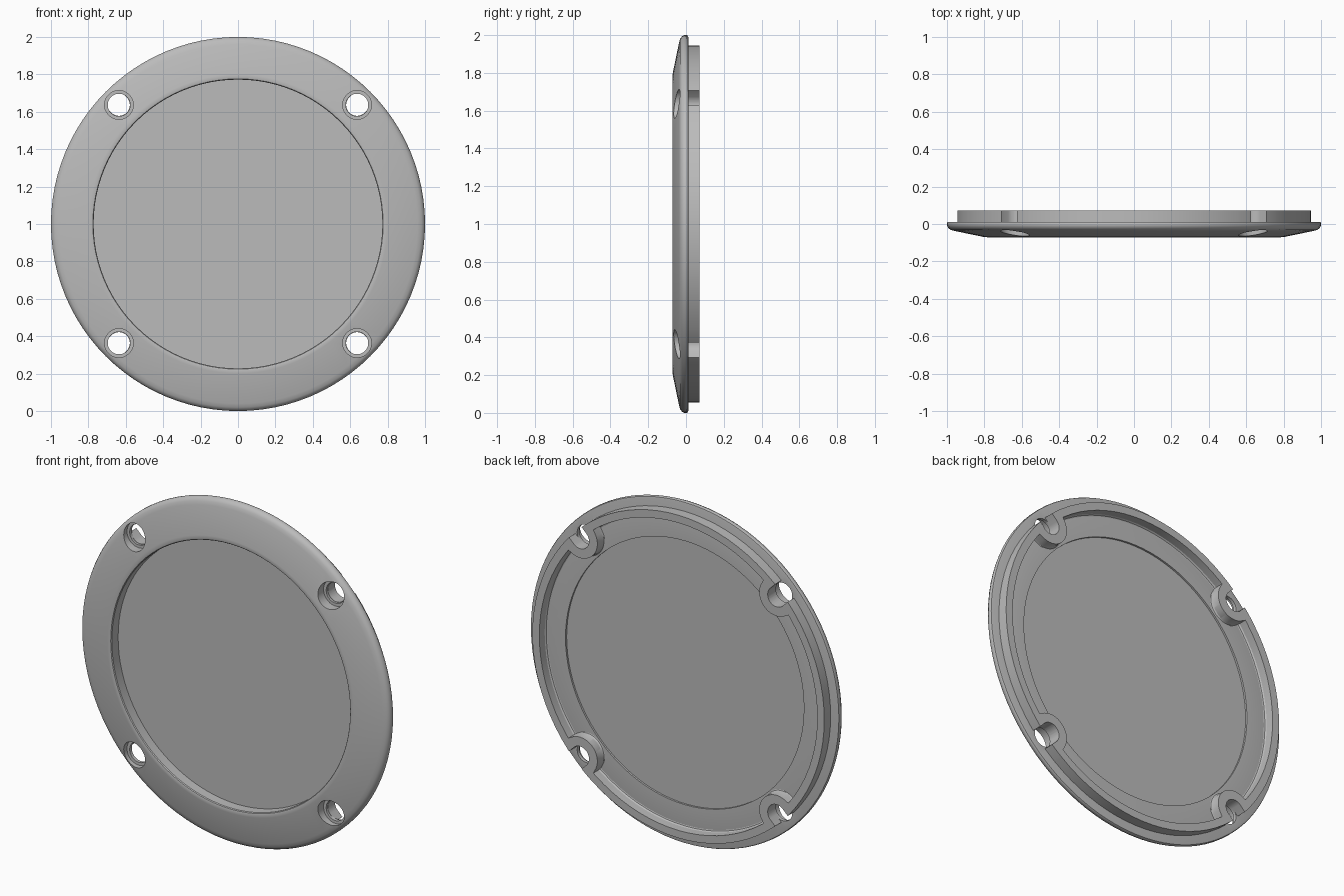
import bpy, bmesh, math
from mathutils import Vector

cube = bpy.data.objects.get("Cube")
if cube:
    bpy.data.objects.remove(cube, do_unlink=True)

# One grey finish for every part
grey = bpy.data.materials.new("plain_grey")
grey.use_nodes = True
COLOR = (0.5, 0.5, 0.5, 1)
grey.diffuse_color = COLOR
grey.node_tree.nodes["Principled BSDF"].inputs["Base Color"].default_value = COLOR

HOLE_R = 0.9          # distance of the screw holes from the centre
HOLE_ANGLES = [math.radians(45 + 90 * i) for i in range(4)]


def point(r, a, y):
    return Vector((r * math.cos(a), y, 1 + r * math.sin(a)))


def make_object(name, bm):
    bmesh.ops.recalc_face_normals(bm, faces=bm.faces)
    mesh = bpy.data.meshes.new(name)
    bm.to_mesh(mesh)
    bm.free()
    mesh.materials.append(grey)
    obj = bpy.data.objects.new(name, mesh)
    bpy.context.collection.objects.link(obj)
    return obj


def skin(name, rings, closed):
    """Join rings of points with quads; closed rejoins the last ring to the first."""
    bm = bmesh.new()
    loops = [[bm.verts.new(p) for p in ring] for ring in rings]
    pairs = list(zip(loops, loops[1:]))
    if closed:
        pairs.append((loops[-1], loops[0]))
    else:
        bm.faces.new(loops[0])
        bm.faces.new(loops[-1])
    n = len(loops[0])
    for a, b in pairs:
        for i in range(n):
            j = (i + 1) % n
            bm.faces.new((a[i], a[j], b[j], b[i]))
    return make_object(name, bm)


def lathe(name, profile, closed=True, steps=96):
    angles = [math.tau * i / steps for i in range(steps)]
    return skin(name, [[point(r, a, y) for a in angles] for r, y in profile], closed)


def cut(target, cutter):
    mod = target.modifiers.new("cut", "BOOLEAN")
    mod.operation = "DIFFERENCE"
    mod.solver = "EXACT"
    mod.object = cutter
    cutter.hide_render = True
    cutter.hide_viewport = True
    cutter.display_type = "WIRE"


def hole_cutter(name, radius, y0, y1, slot=False):
    """Four cylinders, or four round-ended slots running outwards."""
    bm = bmesh.new()
    steps = 32
    for a in HOLE_ANGLES:
        out = Vector((math.cos(a), 0, math.sin(a)))
        rows = []
        for y in (y0, y1):
            row = []
            for i in range(steps):
                t = math.tau * (i + 0.5) / steps
                p = point(HOLE_R, a, y) + point(radius, a + t, 0) - Vector((0, 0, 1))
                if slot and math.cos(t) > 0:
                    p += out * 0.2
                row.append(bm.verts.new(p))
            rows.append(row)
            bm.faces.new(row)
        for i in range(steps):
            j = (i + 1) % steps
            bm.faces.new((rows[0][i], rows[0][j], rows[1][j], rows[1][i]))
    return make_object(name, bm)


# Sloping front ring with a rounded outer edge
front_ring = lathe("front_ring", [
    (0.772, 0.012), (0.772, -0.064), (0.776, -0.069), (0.784, -0.071),
    (0.80, -0.07), (0.96, -0.037), (0.98, -0.031), (0.993, -0.022),
    (1.0, -0.008), (1.0, 0.004), (0.997, 0.01), (0.99, 0.012)])
cut(front_ring, hole_cutter("screw_hole_cutter", 0.06, -0.2, 0.2))
cut(front_ring, hole_cutter("screw_head_cutter", 0.077, -0.2, -0.008))

# Thin centre panel set back inside the ring
lathe("centre_panel", [(0.774, -0.006), (0.774, 0.001)], closed=False)


# Rear rim: its inner wall bulges smoothly around each screw hole
def rim_inner(d, wall=0.9, boss=0.112, blend=0.03):
    s = boss ** 2 - (HOLE_R * math.sin(d)) ** 2
    if s < 0:
        return wall
    b = HOLE_R * math.cos(d) - math.sqrt(s)
    h = max(blend - abs(wall - b), 0) / blend
    return min(wall, b) - h * h * blend / 4


offsets = [-0.15 + 0.3 * i / 40 for i in range(41)]
gap = math.pi / 2 - 0.3
offsets += [0.15 + gap * i / 18 for i in range(1, 18)]
samples = [(a + d, rim_inner(d)) for a in HOLE_ANGLES for d in offsets]
rim_profile = [(False, 0.005, 0), (False, 0.071, 0), (True, 0.071, 0),
               (True, 0.022, 0), (True, 0.014, -0.005), (True, 0.011, -0.014),
               (True, 0.005, -0.014)]
rear_rim = skin("rear_rim", [
    [point(r + dr if inner else 0.945, a, y) for a, r in samples]
    for inner, y, dr in rim_profile], True)
cut(rear_rim, hole_cutter("rim_slot_cutter", 0.058, -0.2, 0.2, slot=True))

# Smooth curved walls, crisp edges
for obj in (front_ring, rear_rim, bpy.data.objects["centre_panel"]):
    bpy.ops.object.select_all(action="DESELECT")
    obj.select_set(True)
    bpy.context.view_layer.objects.active = obj
    for mod in list(obj.modifiers):
        bpy.ops.object.modifier_apply(modifier=mod.name)
    bpy.ops.object.shade_smooth_by_angle(angle=math.radians(30))
